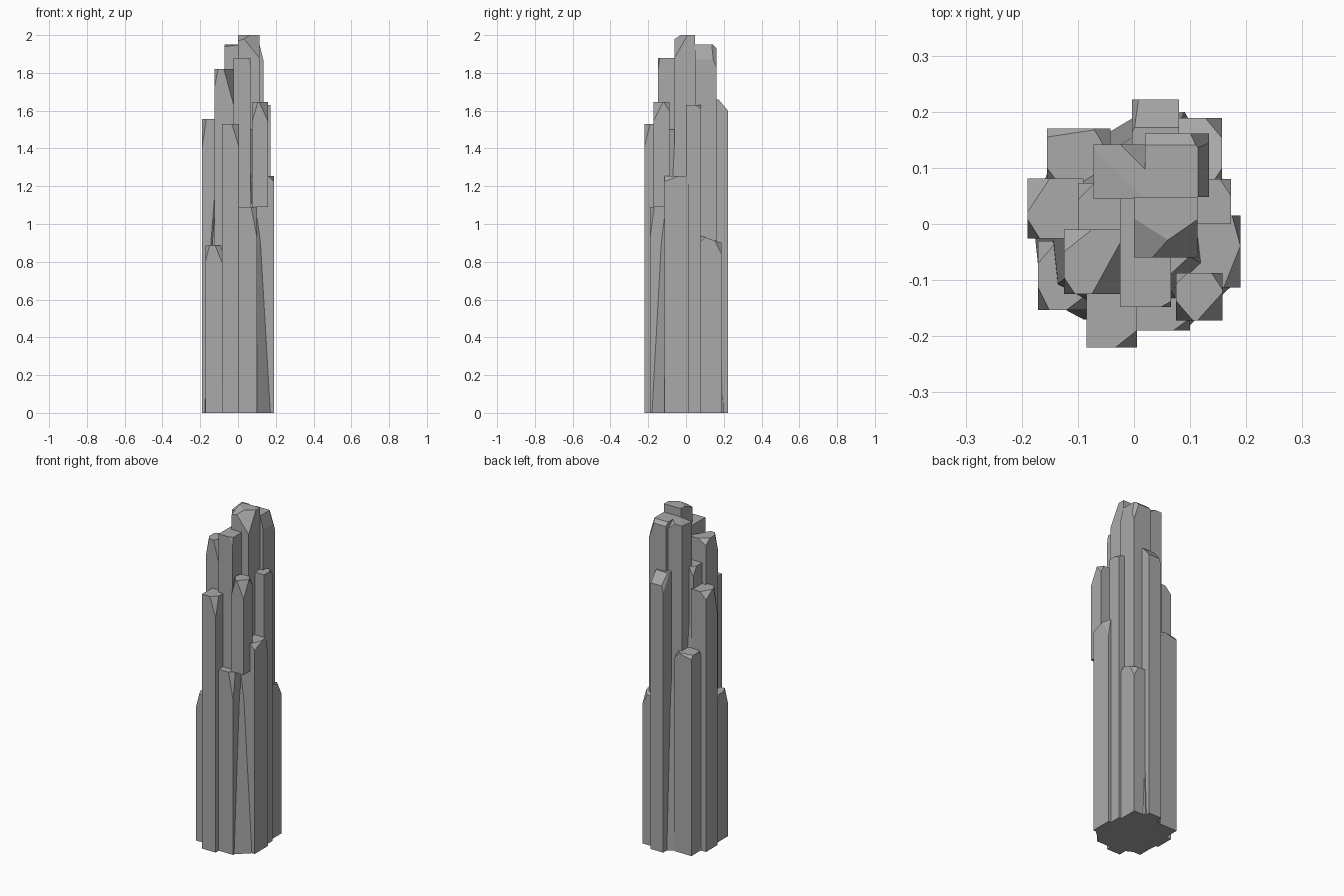
import bpy
import bmesh
from mathutils import Vector

cube = bpy.data.objects.get("Cube")
if cube:
    bpy.data.objects.remove(cube, do_unlink=True)

stone = bpy.data.materials.new("grey_stone")
stone.use_nodes = True
GREY = (0.4, 0.4, 0.4, 1)
stone.diffuse_color = GREY
stone.node_tree.nodes["Principled BSDF"].inputs["Base Color"].default_value = GREY


def finish(name, bm):
    bmesh.ops.recalc_face_normals(bm, faces=bm.faces)
    mesh = bpy.data.meshes.new(name)
    bm.to_mesh(mesh)
    bm.free()
    mesh.materials.append(stone)
    obj = bpy.data.objects.new(name, mesh)
    bpy.context.collection.objects.link(obj)
    return obj


def pillar(name, xs, ys, top, chips=(), bottom=0.0):
    """Square column; each chip is (x side, y side, x run, y run, drop)."""
    bm = bmesh.new()
    bmesh.ops.create_cube(bm, size=1)
    for v in bm.verts:
        v.co = (xs[v.co.x > 0], ys[v.co.y > 0], top if v.co.z > 0 else bottom)
    for sx, sy, run_x, run_y, drop in chips:
        corner = Vector((xs[sx > 0], ys[sy > 0], top - drop))
        normal = Vector((sx / run_x if sx else 0, sy / run_y if sy else 0, 1 / drop))
        bmesh.ops.bisect_plane(bm, geom=bm.verts[:] + bm.edges[:] + bm.faces[:],
                               plane_co=corner, plane_no=normal, clear_outer=True)
        bmesh.ops.holes_fill(bm, edges=bm.edges[:], sides=0)
    return finish(name, bm)


# Tall central pillars
pillar("peak_pillar", (0, .113), (-.06, .048), 2.0,
       [(1, -1, .098, .068, .12), (-1, -1, .11, .07, .03)])
pillar("back_tall_pillar", (.02, .134), (.048, .161), 1.95,
       [(1, 0, .02, 1, .08), (0, 1, 1, .02, .02), (1, 1, .04, .05, .12)])
pillar("back_middle_pillar", (-.072, .02), (.045, .142), 1.95,
       [(1, 1, .045, .045, .04), (-1, -1, .09, .09, .01)])
pillar("front_tall_pillar", (-.025, .066), (-.148, .05), 1.88,
       [(1, -1, .018, .01, .06)])
pillar("front_right_tall_pillar", (-.125, -.02), (-.125, -.01), 1.82,
       [(1, -1, .055, .1, .2), (-1, 1, .05, .04, .03), (-1, -1, .02, .03, .1)])
pillar("inner_pillar", (-.1, .02), (-.02, .073), 1.68, [(-1, 1, .03, .03, .05)])

# Middle ring of pillars
pillar("left_back_pillar", (.08, .173), (0, .08), 1.63, [(1, 1, .02, .03, .02)])
pillar("left_pillar", (.06, .19), (-.113, .015), 1.255,
       [(1, -1, .03, .075, .03), (1, 1, .015, .055, .1)])
pillar("hanging_pillar", (.075, .158), (-.172, -.087), 1.645,
       [(1, -1, .045, .05, .1), (-1, -1, .03, .035, .1),
        (1, 1, .02, .03, .05), (-1, 1, .02, .02, .05)], bottom=1.09)
pillar("front_pillar", (-.085, .005), (-.22, -.11), 1.53, [(1, -1, .038, .03, .12)])
pillar("front_low_pillar", (0, .1), (-.19, -.08), 1.09,
       [(1, -1, .03, .022, .16), (1, 1, .03, .03, .08)])
pillar("right_pillar", (-.19, -.09), (-.026, .081), 1.555,
       [(-1, -1, .022, .035, .15), (-1, 1, .04, .06, .04)])
pillar("right_low_pillar", (-.171, -.08), (-.153, -.03), .885,
       [(-1, -1, .02, .04, .08), (-1, 1, .035, .04, .06), (1, -1, .04, .03, .1)])
pillar("right_back_pillar", (-.155, -.042), (.06, .17), 1.2,
       [(-1, -1, .03, .04, .05), (1, 1, .03, .05, .04), (-1, 1, .1, .015, .02)])
pillar("back_pillar", (-.004, .08), (.06, .222), 1.66,
       [(0, 1, 1, .05, .06), (-1, 1, .03, .06, .1)])
pillar("left_back_low_pillar", (.07, .157), (.07, .189), .94,
       [(0, 1, 1, .12, .04), (1, 1, .05, .05, .1), (1, -1, .02, .04, .04)])

# Tapered rock filling the gaps between pillars
outline = [(-.165, -.13), (-.09, -.17), (.1, -.18), (.18, -.105), (.158, .08),
           (.09, .2), (0, .19), (-.15, .1), (-.182, .03)]
core = bmesh.new()
rings = [[core.verts.new((x * s, y * s, z)) for x, y in outline]
         for s, z in ((1, 0), (.82, .9), (.55, 1.5))]
core.faces.new(rings[0])
core.faces.new(rings[-1])
for low, high in zip(rings, rings[1:]):
    for i in range(len(outline)):
        j = (i + 1) % len(outline)
        core.faces.new((low[i], low[j], high[j], high[i]))
finish("rock_core", core)
